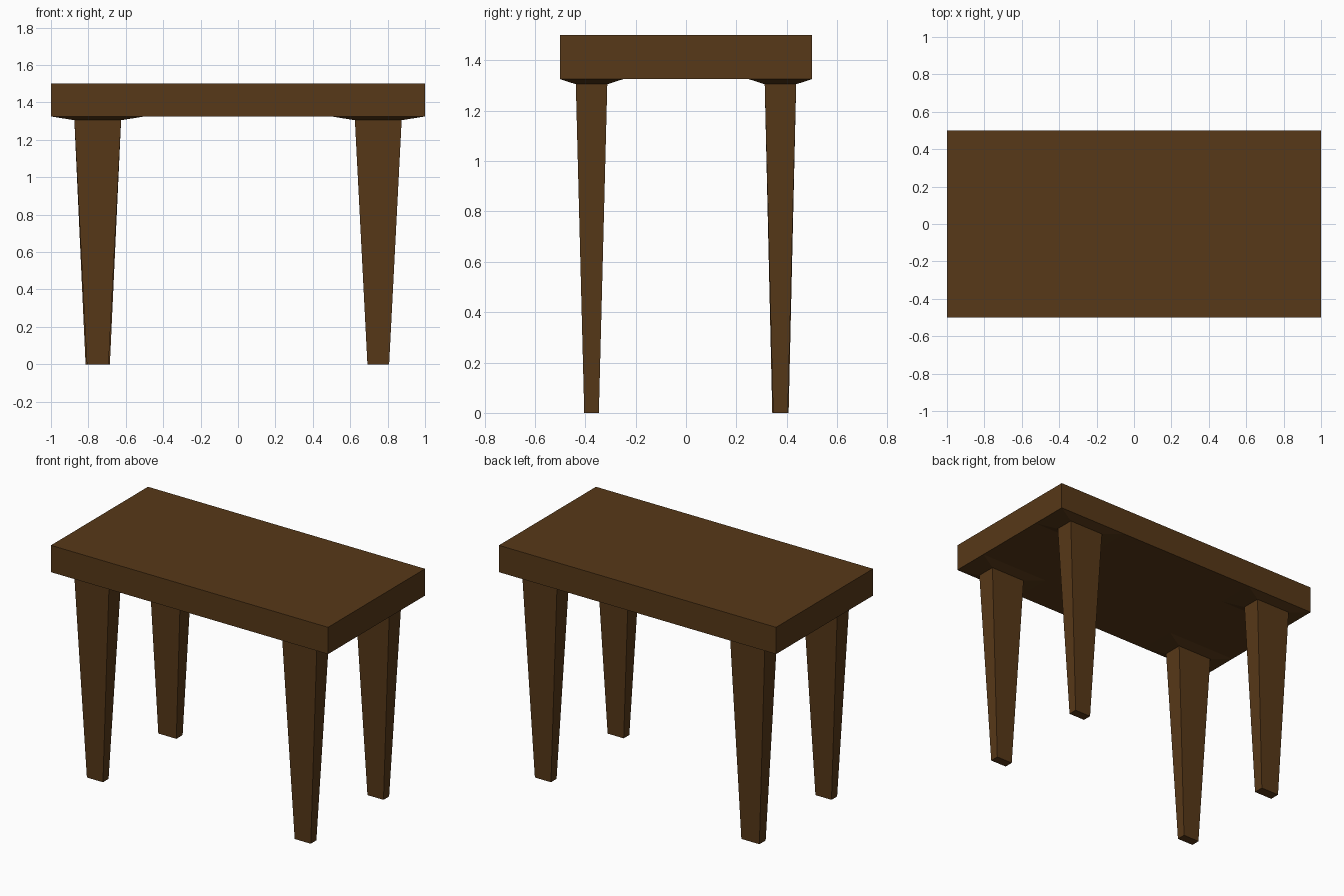
import bpy, bmesh

if "Cube" in bpy.data.objects:
    bpy.data.objects.remove(bpy.data.objects["Cube"])

wood = bpy.data.materials.new("dark_wood")
wood.diffuse_color = (0.095, 0.04, 0.009, 1)
wood.use_nodes = True
wood.node_tree.nodes["Principled BSDF"].inputs["Base Color"].default_value = wood.diffuse_color

TOP_Z, UNDER_Z, LEG_Z = 1.5, 1.325, 1.305


def add_object(name, bm):
    mesh = bpy.data.meshes.new(name)
    bm.to_mesh(mesh)
    bm.free()
    mesh.materials.append(wood)
    obj = bpy.data.objects.new(name, mesh)
    bpy.context.collection.objects.link(obj)
    return obj


# Tabletop slab on a 4 x 4 grid; the corner cells below are left open for the legs
bm = bmesh.new()
bmesh.ops.create_grid(bm, x_segments=4, y_segments=4, size=1)
for v in bm.verts:
    v.co.y *= 0.5
    v.co.z = UNDER_Z
ext = bmesh.ops.extrude_face_region(bm, geom=bm.faces[:], use_keep_orig=True)
for v in [g for g in ext["geom"] if isinstance(g, bmesh.types.BMVert)]:
    v.co.z = TOP_Z
bmesh.ops.recalc_face_normals(bm, faces=bm.faces[:])
corners = []
for f in bm.faces:
    c = f.calc_center_median()
    if abs(c.z - UNDER_Z) < 0.01 and abs(c.x) > 0.6 and abs(c.y) > 0.3:
        corners.append(f)
bmesh.ops.delete(bm, geom=corners, context='FACES')
add_object("tabletop", bm)


# Tapered leg with a shallow flare that meets the tabletop
def leg(name, sx, sy, foot):
    bm = bmesh.new()
    rings = []
    for z, hx in ((UNDER_Z, 0.25), (LEG_Z, 0.125), (0, foot)):
        rings.append([bm.verts.new((sx * 0.75 + i * hx, sy * 0.375 + j * hx / 2, z))
                      for i, j in ((-1, -1), (1, -1), (1, 1), (-1, 1))])
    for a, b in zip(rings, rings[1:]):
        for k in range(4):
            n = (k + 1) % 4
            bm.faces.new((a[n], a[k], b[k], b[n]))
    bm.faces.new(rings[-1][::-1])
    add_object(name, bm)


# The back left foot is slightly wider than the others
leg("front_left_leg", -1, -1, 0.058)
leg("front_right_leg", 1, -1, 0.058)
leg("back_left_leg", -1, 1, 0.065)
leg("back_right_leg", 1, 1, 0.058)
